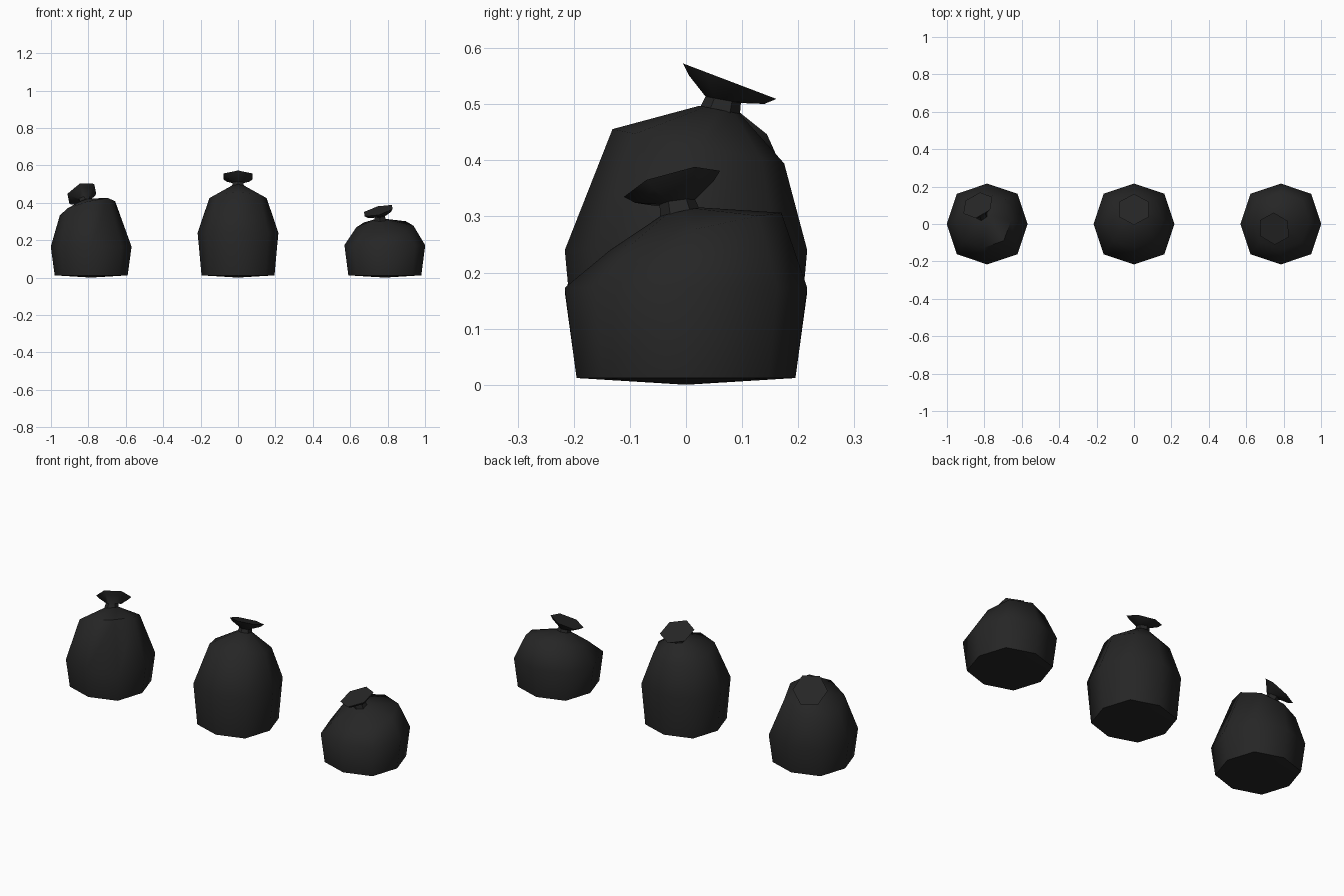
import bpy, bmesh, math
from mathutils import Vector

if "Cube" in bpy.data.objects:
    bpy.data.objects.remove(bpy.data.objects["Cube"])

black = bpy.data.materials.new("black_plastic")
black.diffuse_color = (0.019, 0.019, 0.019, 1)
black.use_nodes = True
black.node_tree.nodes["Principled BSDF"].inputs["Base Color"].default_value = black.diffuse_color


def ring(bm, centre, slope, r, n, phase=0.0, diag=1.0):
    """n-sided ring kept round in plan and sheared by a slope in z."""
    out = []
    for i in range(n):
        a = phase + 2 * math.pi * i / n
        k = r * (diag if i % 2 else 1)
        x, y = k * math.cos(a), k * math.sin(a)
        out.append(bm.verts.new((centre[0] + x, centre[1] + y,
                                 centre[2] + slope[0] * x + slope[1] * y)))
    return out


def disc(bm, centre, normal, r, n=6):
    """hexagon square to a normal, one corner pointing along y."""
    q = Vector((0, 0, 1)).rotation_difference(normal)
    return [bm.verts.new(Vector(centre) + q @ Vector((
        r * math.cos(math.pi / 2 + 2 * math.pi * i / n),
        r * math.sin(math.pi / 2 + 2 * math.pi * i / n), 0))) for i in range(n)]


def bridge(bm, rings):
    for a, b in zip(rings, rings[1:]):
        n = len(a)
        for i in range(n):
            j = (i + 1) % n
            bm.faces.new((a[i], a[j], b[j], b[i]))


def finish(bm, name, angle):
    bmesh.ops.recalc_face_normals(bm, faces=bm.faces)
    me = bpy.data.meshes.new(name)
    bm.to_mesh(me)
    bm.free()
    me.materials.append(black)
    ob = bpy.data.objects.new(name, me)
    bpy.context.collection.objects.link(ob)
    bpy.ops.object.select_all(action='DESELECT')
    bpy.context.view_layer.objects.active = ob
    ob.select_set(True)
    bpy.ops.object.shade_smooth_by_angle(angle=math.radians(angle))


def bag(name, x, belly_z, shoulder, slope, sr, top, cap, normal):
    # sack: base, belly, tilted shoulder and gathered top
    bm = bmesh.new()
    rings = [ring(bm, (x, 0, 0.012), (0, 0), 0.195, 8, 0, 1.07),
             ring(bm, (x, 0, belly_z), (0, 0), 0.216, 8, 0, 1.06),
             ring(bm, shoulder, slope, sr, 8, 0, 1.04),
             ring(bm, top, slope, 0.036, 8)]
    bridge(bm, rings)
    bm.faces.new(rings[-1])
    base = bm.verts.new((x, 0, 0))
    for i in range(8):
        bm.faces.new((rings[0][(i + 1) % 8], rings[0][i], base))
    finish(bm, name + "_sack", 65)

    # tied neck flaring into a flat hexagonal tuft
    n = Vector(normal).normalized()
    top, cap = Vector(top), Vector(cap)
    up = (n + Vector((0, 0, 1))).normalized()
    bm = bmesh.new()
    rings = [disc(bm, top - up * 0.012, up, 0.038),
             disc(bm, top.lerp(cap, 0.35), up, 0.032),
             disc(bm, cap - n * 0.016, n, 0.072),
             disc(bm, cap, n, 0.089)]
    bridge(bm, rings)
    bm.faces.new(rings[0])
    bm.faces.new(rings[-1])
    finish(bm, name + "_tuft", 50)


bag("left_bag", -0.785, 0.165, (-0.805, 0.02, 0.37), (0.26, -0.25), 0.148,
    (-0.815, 0.05, 0.41), (-0.835, 0.10, 0.447), (-0.35, 0.62, 0.70))
bag("tall_bag", 0, 0.24, (0, 0.022, 0.425), (0, -0.2), 0.153,
    (0, 0.06, 0.49), (0, 0.078, 0.541), (0, 0.38, 1))
bag("short_bag", 0.785, 0.173, (0.785, 0.017, 0.273), (0.03, 0.22), 0.153,
    (0.76, -0.01, 0.308), (0.75, -0.025, 0.358), (-0.26, -0.28, 1))
